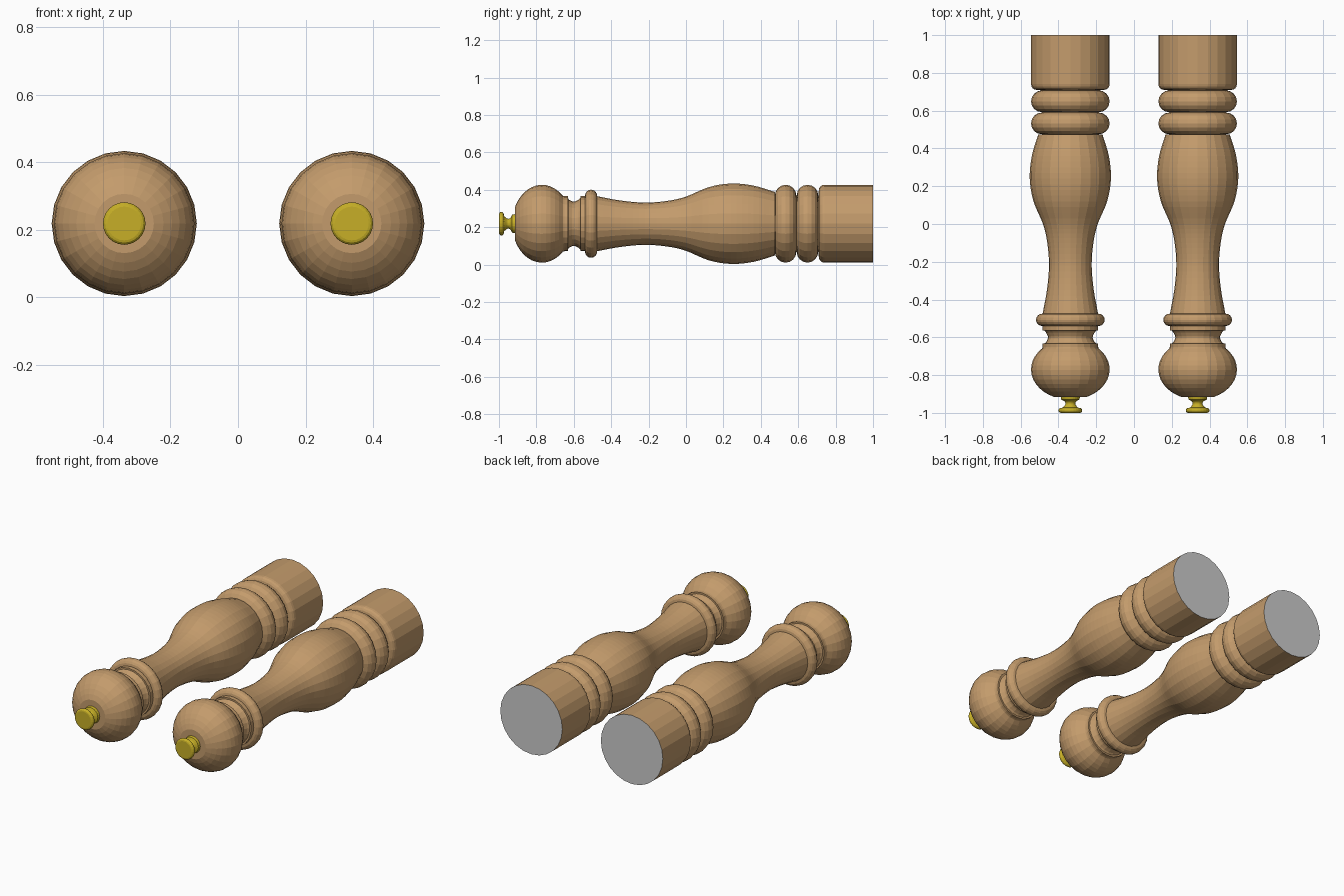
import bpy, bmesh
from math import sin, cos, pi, radians
from mathutils import Vector

cube = bpy.data.objects.get("Cube")
if cube:
    bpy.data.objects.remove(cube, do_unlink=True)

SPACING = 0.337   # offset of each handle from the middle
AXIS_Z = 0.219    # height of the turning axis
SIDES = 24


def material(name, rgb):
    m = bpy.data.materials.new(name)
    color = (*rgb, 1.0)
    m.diffuse_color = color
    m.use_nodes = True
    m.node_tree.nodes["Principled BSDF"].inputs["Base Color"].default_value = color
    return m


def arc(y, r, ry, rr, start, end, steps):
    """Elliptical arc of (y, radius) points; 0 deg points forward, 90 outward."""
    angles = [radians(start + (end - start) * i / steps) for i in range(steps + 1)]
    return [(y - ry * cos(a), r + rr * sin(a)) for a in angles]


def bead(y0, y1, r):
    """Half-round ring between y0 and y1 with outer radius r."""
    h = (y1 - y0) / 2
    return arc((y0 + y1) / 2, r - h, h, h, 0, 180, 8)


def smooth(points, steps=4):
    """Smooth curve through the given (y, radius) points."""
    p = [Vector(q) for q in points]
    p = [2 * p[0] - p[1]] + p + [2 * p[-1] - p[-2]]
    out = []
    for a, b, c, d in zip(p, p[1:], p[2:], p[3:]):
        for i in range(steps):
            t = i / steps
            v = (2 * b + (c - a) * t + (2 * a - 5 * b + 4 * c - d) * t ** 2
                 + (3 * b - a - 3 * c + d) * t ** 3) / 2
            out.append(tuple(v))
    return out + [tuple(points[-1])]


def lathe(name, profile, x, mat, bare_back=False):
    """Turn a profile about the y axis, closing both ends."""
    bm = bmesh.new()
    rings = []
    for y, r in profile:
        rings.append([bm.verts.new((r * cos(2 * pi * i / SIDES), y,
                                    r * sin(2 * pi * i / SIDES)))
                      for i in range(SIDES)])
    for a, b in zip(rings, rings[1:]):
        for i in range(SIDES):
            j = (i + 1) % SIDES
            bm.faces.new((a[i], a[j], b[j], b[i]))
    bm.faces.new(rings[0])
    back = bm.faces.new(rings[-1])
    if bare_back:
        back.material_index = 1
    bmesh.ops.recalc_face_normals(bm, faces=bm.faces)
    mesh = bpy.data.meshes.new(name)
    bm.to_mesh(mesh)
    bm.free()
    mesh.materials.append(mat)
    if bare_back:
        mesh.materials.append(None)
    ob = bpy.data.objects.new(name, mesh)
    ob.location = (x, 0, AXIS_Z)
    bpy.context.collection.objects.link(ob)
    return ob


wood = material("wood", (0.55, 0.33, 0.15))
brass = material("brass", (0.57, 0.43, 0.02))

# Turned handle, front to back
handle = (
    arc(-0.77, 0, 0.16, 0.208, 25, 134, 12)                 # ball
    + [(-0.65, 0.147), (-0.632, 0.147), (-0.632, 0.137)]    # front collar
    + smooth([(-0.625, 0.128), (-0.6, 0.118), (-0.575, 0.128)], 3)  # cove
    + [(-0.565, 0.137), (-0.565, 0.147), (-0.54, 0.147)]    # rear collar
    + bead(-0.54, -0.475, 0.182)                            # thin ring
    + smooth([(-0.475, 0.147), (-0.35, 0.124), (-0.22, 0.113), (-0.1, 0.122),
              (0, 0.145), (0.12, 0.195), (0.24, 0.215), (0.36, 0.204),
              (0.475, 0.17)])                               # grip
    + bead(0.475, 0.59, 0.208)                              # twin rings
    + bead(0.592, 0.707, 0.208)
    + arc(0.74, 0.178, 0.03, 0.03, 0, 90, 4)                # shank
    + [(1.0, 0.208)]
)

# Button on the ball end
button = (
    arc(-0.987, 0.05, 0.013, 0.013, 0, 180, 6)
    + smooth([(-0.972, 0.04), (-0.955, 0.027), (-0.94, 0.03), (-0.93, 0.048)], 3)
    + [(-0.91, 0.052)]
)

for side, x in (("right", -SPACING), ("left", SPACING)):
    lathe(side + "_handle", handle, x, wood, bare_back=True)
    lathe(side + "_button", button, x, brass)
